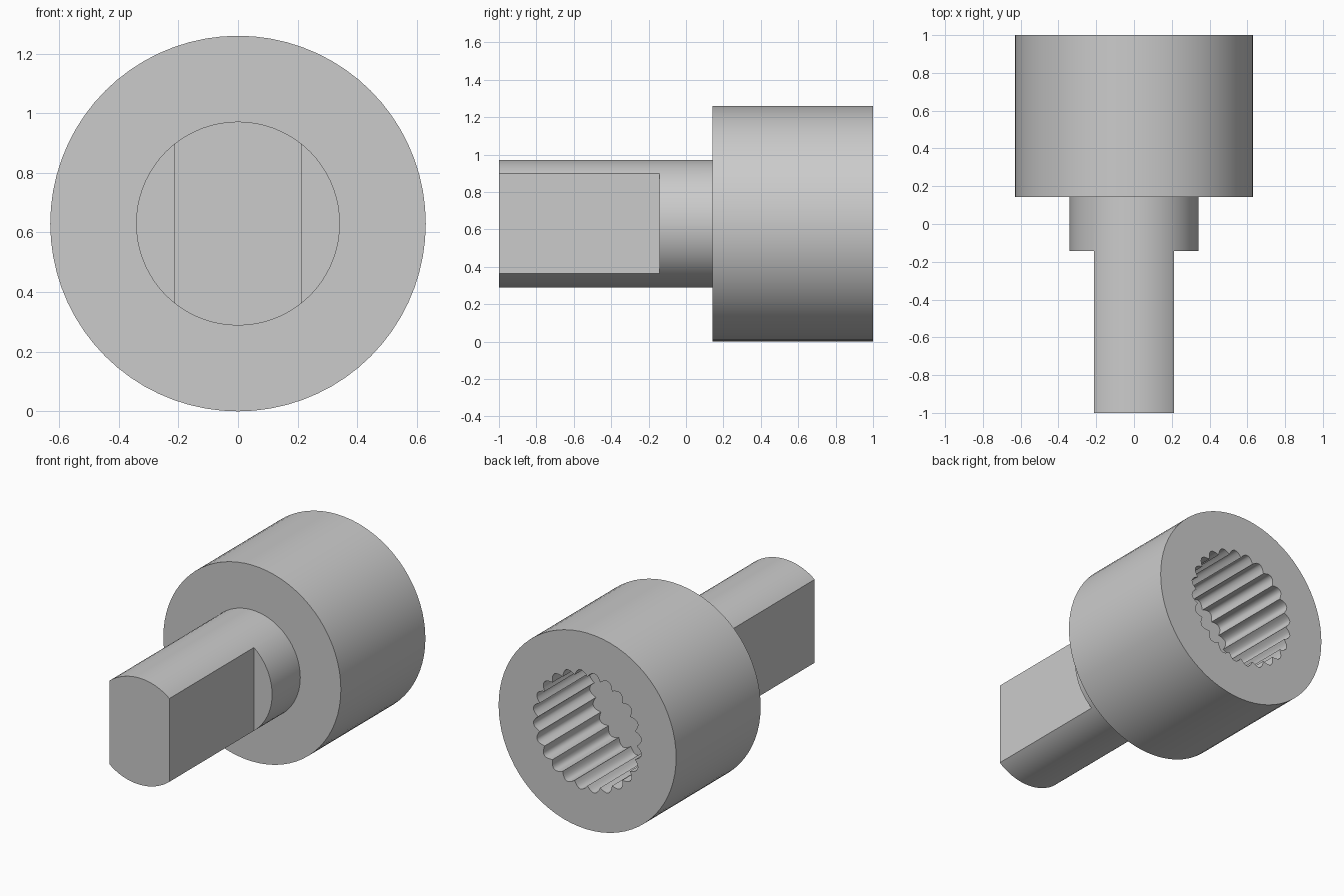
import bpy, bmesh, math

cube = bpy.data.objects.get("Cube")
if cube:
    bpy.data.objects.remove(cube, do_unlink=True)

AXIS_Z = 0.63       # height of the turning axis
COLLAR_R, SHAFT_R = 0.63, 0.342
SHOULDER = 0.143    # y where shaft meets collar
FLAT_X = 0.213      # half width across the flats
TEETH, STEPS = 24, 8

steel = bpy.data.materials.new("plain grey metal")
steel.use_nodes = True
grey = (0.6, 0.6, 0.6, 1)
steel.diffuse_color = grey
steel.node_tree.nodes["Principled BSDF"].inputs["Base Color"].default_value = grey


def prism(name, profile, y0, y1):
    """Extrude an (x, z) profile about the axis from y0 to y1."""
    bm = bmesh.new()
    face = bm.faces.new([bm.verts.new((x, y0, z + AXIS_Z)) for x, z in profile])
    out = bmesh.ops.extrude_face_region(bm, geom=[face])
    moved = [v for v in out["geom"] if isinstance(v, bmesh.types.BMVert)]
    bmesh.ops.translate(bm, verts=moved, vec=(0, y1 - y0, 0))
    bmesh.ops.recalc_face_normals(bm, faces=bm.faces)
    mesh = bpy.data.meshes.new(name)
    bm.to_mesh(mesh)
    bm.free()
    mesh.materials.append(steel)
    obj = bpy.data.objects.new(name, mesh)
    bpy.context.collection.objects.link(obj)
    return obj


def ring(count, radius):
    """Closed profile whose radius is a function of angle."""
    angles = [math.tau * i / count for i in range(count)]
    return [(radius(a) * math.cos(a), radius(a) * math.sin(a)) for a in angles]


def cut(obj, cutter):
    """Subtract the cutter, apply the result and remove the cutter."""
    cutter.hide_render = True
    mod = obj.modifiers.new("cut", 'BOOLEAN')
    mod.operation, mod.solver, mod.object = 'DIFFERENCE', 'EXACT', cutter
    bpy.context.view_layer.objects.active = obj
    bpy.ops.object.modifier_apply(modifier=mod.name)
    bpy.data.objects.remove(cutter, do_unlink=True)


# Collar with a blind, fluted bore open at the back
collar = prism("collar", ring(72, lambda a: COLLAR_R), SHOULDER, 1)
flutes = ring(TEETH * STEPS, lambda a: 0.35 + 0.036 * abs(math.sin(a * TEETH / 2)))
cut(collar, prism("bore_cutter", flutes, 0.43, 1.1))

# Shaft with a flat milled on each side
shaft = prism("shaft", ring(72, lambda a: SHAFT_R), -1, SHOULDER + 0.05)
for side in (-1, 1):
    near, far = side * FLAT_X, side * 0.5
    block = [(near, -0.5), (far, -0.5), (far, 0.5), (near, 0.5)]
    cut(shaft, prism("flat_cutter", block, -1.1, -SHOULDER))

# Smooth the round walls, keep the machined edges crisp
for obj in (collar, shaft):
    bpy.ops.object.select_all(action='DESELECT')
    obj.select_set(True)
    bpy.context.view_layer.objects.active = obj
    bpy.ops.object.shade_smooth_by_angle(angle=math.radians(32))
